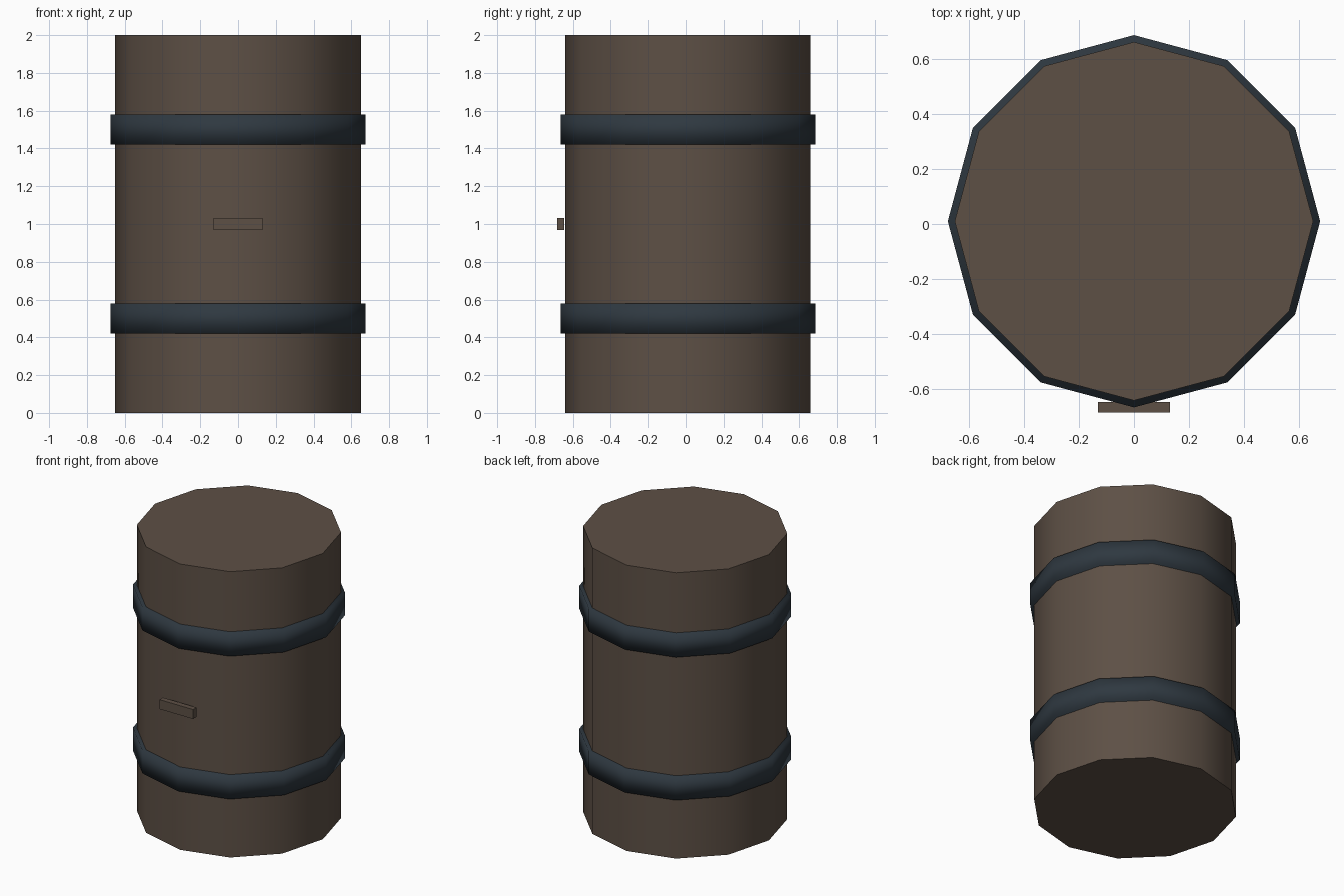
import bpy
import math

cube = bpy.data.objects.get("Cube")
if cube:
    bpy.data.objects.remove(cube, do_unlink=True)

CENTRE_Y = 0.01


def make_material(name, rgb):
    mat = bpy.data.materials.new(name)
    mat.use_nodes = True
    colour = (*rgb, 1.0)
    mat.diffuse_color = colour
    bsdf = next(n for n in mat.node_tree.nodes if n.type == "BSDF_PRINCIPLED")
    bsdf.inputs["Base Color"].default_value = colour
    return mat


def add_drum(name, radius, height, z, mat):
    # Twelve sides, with corners on the x and y axes
    bpy.ops.mesh.primitive_cylinder_add(
        vertices=12, radius=radius, depth=height, location=(0, CENTRE_Y, z))
    obj = bpy.context.object
    obj.name = name
    obj.data.materials.append(mat)
    return obj


wood = make_material("brown wood", (0.11, 0.08, 0.06))
iron = make_material("dark blue iron", (0.028, 0.04, 0.052))

# Barrel body: smooth wall, flat ends
add_drum("barrel_body", 0.65, 2.0, 1.0, wood)
bpy.ops.object.shade_smooth_by_angle(angle=math.radians(40))

# Hoops: fully smooth, so the rims look rounded
for name, z in (("lower_hoop", 0.5), ("upper_hoop", 1.5)):
    add_drum(name, 0.675, 0.16, z, iron)
    bpy.ops.object.shade_smooth()

# Front handle
bpy.ops.mesh.primitive_cube_add(size=1, location=(0, -0.664, 1.0))
handle = bpy.context.object
handle.name = "front_handle"
handle.scale = (0.26, 0.038, 0.066)
bpy.ops.object.transform_apply(location=False, rotation=False, scale=True)
handle.data.materials.append(wood)
